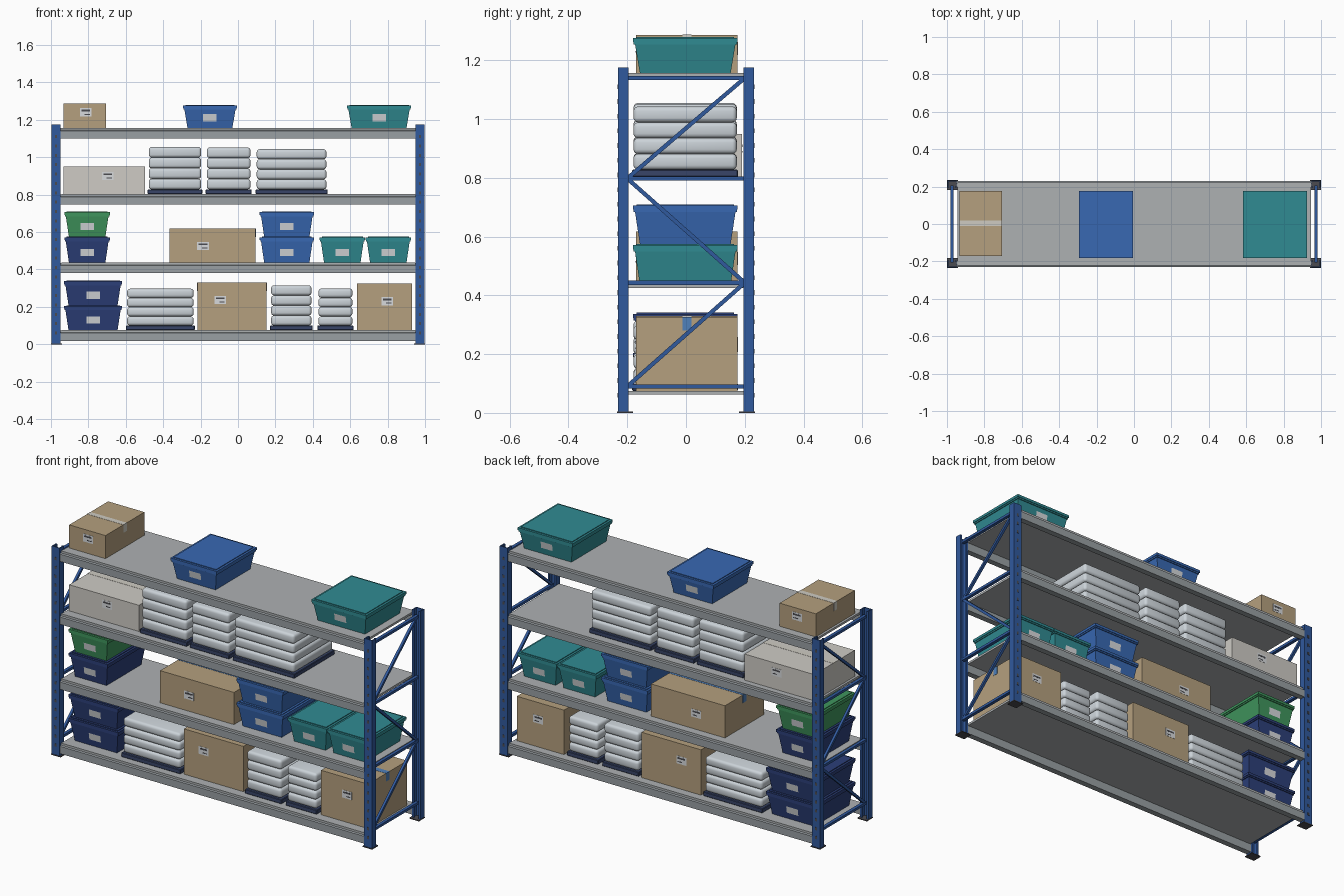
import bpy, bmesh, math
from mathutils import Vector

if "Cube" in bpy.data.objects:
    bpy.data.objects.remove(bpy.data.objects["Cube"])


def material(name, rgb):
    m = bpy.data.materials.new(name)
    m.diffuse_color = (*rgb, 1)
    m.use_nodes = True
    m.node_tree.nodes["Principled BSDF"].inputs["Base Color"].default_value = m.diffuse_color
    return m


FRAME = material("frame_blue", (0.03, 0.10, 0.34))
DARK = material("dark_metal", (0.07, 0.07, 0.08))
STEEL = material("shelf_steel", (0.32, 0.35, 0.37))
DECK = material("deck_grey", (0.42, 0.44, 0.45))
NAVY = material("navy_plastic", (0.025, 0.05, 0.19))
BLUE = material("blue_plastic", (0.04, 0.14, 0.45))
TEAL = material("teal_plastic", (0.03, 0.26, 0.29))
GREEN = material("green_plastic", (0.05, 0.30, 0.11))
CARD = material("cardboard", (0.46, 0.35, 0.21))
PALE = material("pale_card", (0.62, 0.60, 0.56))
PAPER = material("label_paper", (0.68, 0.70, 0.72))
TAPE = material("grey_tape", (0.62, 0.60, 0.54))
BLUETAPE = material("blue_tape", (0.08, 0.22, 0.50))
BAG = material("bag_plastic", (0.60, 0.65, 0.69))
PALLET = material("pallet_base", (0.04, 0.06, 0.14))


def finish(name, bm, mat, smooth=False):
    bmesh.ops.recalc_face_normals(bm, faces=bm.faces)
    me = bpy.data.meshes.new(name)
    bm.to_mesh(me)
    bm.free()
    me.materials.append(mat)
    ob = bpy.data.objects.new(name, me)
    bpy.context.collection.objects.link(ob)
    if smooth:
        bpy.ops.object.select_all(action='DESELECT')
        ob.select_set(True)
        bpy.context.view_layer.objects.active = ob
        bpy.ops.object.shade_smooth_by_angle(angle=math.radians(40))
    return ob


def add_box(bm, x0, x1, y0, y1, z0, z1, taper=0):
    """Box; taper pulls the bottom edges inwards."""
    rings = []
    for z, t in ((z0, taper), (z1, 0)):
        rings.append([bm.verts.new(p) for p in (
            (x0 + t, y0 + t, z), (x1 - t, y0 + t, z), (x1 - t, y1 - t, z), (x0 + t, y1 - t, z))])
    lo, hi = rings
    bm.faces.new(lo[::-1])
    bm.faces.new(hi)
    for i in range(4):
        j = (i + 1) % 4
        bm.faces.new((lo[i], lo[j], hi[j], hi[i]))


def box(name, mat, *dims, taper=0, bevel=0, seg=1):
    bm = bmesh.new()
    add_box(bm, *dims, taper=taper)
    if bevel:
        bmesh.ops.bevel(bm, geom=bm.edges[:], offset=bevel, segments=seg, profile=0.5, affect='EDGES')
    return finish(name, bm, mat, smooth=seg > 1)


def extrude(name, mat, pts, direction):
    """Closed polygon swept along a direction."""
    bm = bmesh.new()
    face = bm.faces.new([bm.verts.new(p) for p in pts])
    r = bmesh.ops.extrude_face_region(bm, geom=[face])
    verts = [v for v in r['geom'] if isinstance(v, bmesh.types.BMVert)]
    bmesh.ops.translate(bm, verts=verts, vec=Vector(direction))
    return finish(name, bm, mat)


# Uprights: lipped channels with a row of slots, on foot plates
channel = [(-.025, 0), (.025, 0), (.025, .036), (.015, .036), (.015, .031), (.02, .031),
           (.02, .005), (-.02, .005), (-.02, .031), (-.015, .031), (-.015, .036), (-.025, .036)]
for sx, side in ((-1, "left"), (1, "right")):
    for sy, end in ((-1, "front"), (1, "back")):
        cx = sx * 0.973
        extrude(f"{end}_{side}_upright", FRAME,
                [(cx + x, sy * (0.232 - y), 0.003) for x, y in channel], (0, 0, 1.172))
        box(f"{end}_{side}_foot", DARK, cx - .033 + sx * .0 + (.006 if sx < 0 else 0),
            cx + .033 - (.006 if sx > 0 else 0), sy * .208 - .027, sy * .208 + .027, 0, .005)
        bm = bmesh.new()
        for i in range(22):
            x, z, y = cx, 0.06 + i * 0.05, sy * 0.2325
            add_box(bm, x - .005, x + .005, y - .001, y + .001, z - .008, z + .008)
        finish(f"{end}_{side}_slots", bm, DARK)

# End-frame braces: horizontals and zigzag diagonals
levels = [0.09, 0.443, 0.798, 1.14]
for sx, side in ((-1, "left"), (1, "right")):
    cx = sx * 0.973
    for i, z in enumerate(levels):
        box(f"{side}_crossbar_{i}", FRAME, cx - .009, cx + .009, -.205, .205, z - .007, z + .007)
    for i in range(3):
        d = 1 if i % 2 == 0 else -1
        a, b = Vector((0, -.2 * d, levels[i])), Vector((0, .2 * d, levels[i + 1]))
        n = Vector((1, 0, 0)).cross((b - a).normalized()) * .007
        extrude(f"{side}_diagonal_{i}", FRAME,
                [p + Vector((cx - .007, 0, 0)) for p in (a - n, b - n, b + n, a + n)], (.014, 0, 0))

# Shelves: deck sheet with a stepped beam front and back
TOPS = [0.075, 0.437, 0.803, 1.157]
beam = [(.198, -.002), (.220, -.002), (.220, -.012), (.230, -.016), (.230, -.057), (.198, -.057)]
for i, z in enumerate(TOPS):
    box(f"shelf_deck_{i}", DECK, -.945, .945, -.222, .222, z - .012, z)
    for s, end in ((-1, "front"), (1, "back")):
        extrude(f"{end}_beam_{i}", STEEL, [(-.948, s * y, z + h) for y, h in beam], (1.896, 0, 0))


# Lidded tapered bin with paper labels front and back
def bin_(name, mat, x0, x1, z0, z1):
    y0, y1 = -.181, .176
    bm = bmesh.new()
    add_box(bm, x0 + .006, x1 - .006, y0 + .006, y1 - .006, z0, z1 - .016, taper=.018)
    add_box(bm, x0 + .003, x1 - .003, y0 + .003, y1 - .003, z1 - .026, z1 - .016)
    add_box(bm, x0, x1, y0, y1, z1 - .018, z1 - .004)
    add_box(bm, x0 + .012, x1 - .012, y0 + .012, y1 - .012, z1 - .006, z1)
    finish(name, bm, mat)
    cx, h = (x0 + x1) / 2, z1 - .016 - z0
    bm = bmesh.new()
    for s, y in ((-1, y0), (1, y1)):
        pts = []
        for dx, dz in ((-.036, .035), (.036, .035), (.036, .073), (-.036, .073)):
            pts.append(bm.verts.new((cx + dx, y - s * (.0045 + .018 * (1 - dz / h)), z0 + dz)))
        bm.faces.new(pts)
    finish(name + "_labels", bm, PAPER)


# Carton with tape over the top and a printed label front and back
def carton(name, x0, x1, z0, z1, lx, lz, mat=CARD, tape=TAPE, y0=-.170, y1=.176):
    box(name, mat, x0, x1, y0, y1, z0, z1)
    cy = (y0 + y1) / 2
    bm = bmesh.new()
    add_box(bm, x0 - .001, x1 + .001, cy - .015, cy + .015, z1 - .001, z1 + .001)
    for x in (x0, x1):
        add_box(bm, x - .001, x + .001, cy - .015, cy + .015, z1 - .045, z1)
    finish(name + "_tape", bm, tape)
    paper, ink = bmesh.new(), bmesh.new()
    for y in (y0, y1):
        add_box(paper, lx - .031, lx + .031, y - .001, y + .001, lz - .022, lz + .022)
        add_box(ink, lx - .023, lx + .023, y - .0016, y + .0016, lz + .005, lz + .014)
        add_box(ink, lx - .005, lx + .023, y - .0016, y + .0016, lz - .013, lz - .008)
    finish(name + "_label", paper, PAPER)
    finish(name + "_print", ink, DARK)


# Stack of four rounded sacks on a low pallet
def sacks(name, x0, x1, z0, z1):
    box(name + "_pallet", PALLET, x0 - .006, x1 + .006, -.183, .177, z0, z0 + .025, bevel=.003)
    h = (z1 - z0 - .025) / 4
    for i in range(4):
        z = z0 + .025 + i * h
        box(f"{name}_sack_{i}", BAG, x0, x1, -.179, .173, z, z + h, bevel=.015, seg=3)


a, b, c, d = TOPS
# Bottom shelf
bin_("navy_bin_low", NAVY, -.93, -.62, a, .208)
bin_("navy_bin_high", NAVY, -.93, -.62, .208, .341)
sacks("wide_stack", -.593, -.237, a, .297)
carton("large_carton", -.217, .153, a, .33, -.095, .237)
sacks("medium_stack", .177, .393, a, .315)
sacks("narrow_stack", .43, .612, a, .298)
carton("end_carton", .637, .93, a, .325, .797, .23, tape=BLUETAPE)
# Second shelf
bin_("small_navy_bin", NAVY, -.928, -.685, b, .575)
bin_("green_bin", GREEN, -.928, -.685, .575, .71)
carton("long_carton", -.366, .094, b, .618, -.187, .525, tape=BLUETAPE)
bin_("blue_bin_low", BLUE, .116, .406, b, .575)
bin_("blue_bin_high", BLUE, .116, .406, .575, .71)
bin_("teal_bin_inner", TEAL, .436, .679, b, .575)
bin_("teal_bin_outer", TEAL, .682, .925, b, .575)
# Third shelf
carton("pale_carton", -.932, -.498, c, .95, -.697, .90, mat=PALE, y0=-.17, y1=.19)
sacks("upper_stack_left", -.477, -.197, c, 1.055)
sacks("upper_stack_middle", -.167, .067, c, 1.052)
sacks("upper_stack_right", .10, .473, c, 1.043)
# Top shelf
carton("top_carton", -.932, -.706, d, 1.287, -.815, 1.24)
bin_("top_blue_bin", BLUE, -.294, -.006, d, 1.28)
bin_("top_teal_bin", TEAL, .583, .925, d, 1.28)
